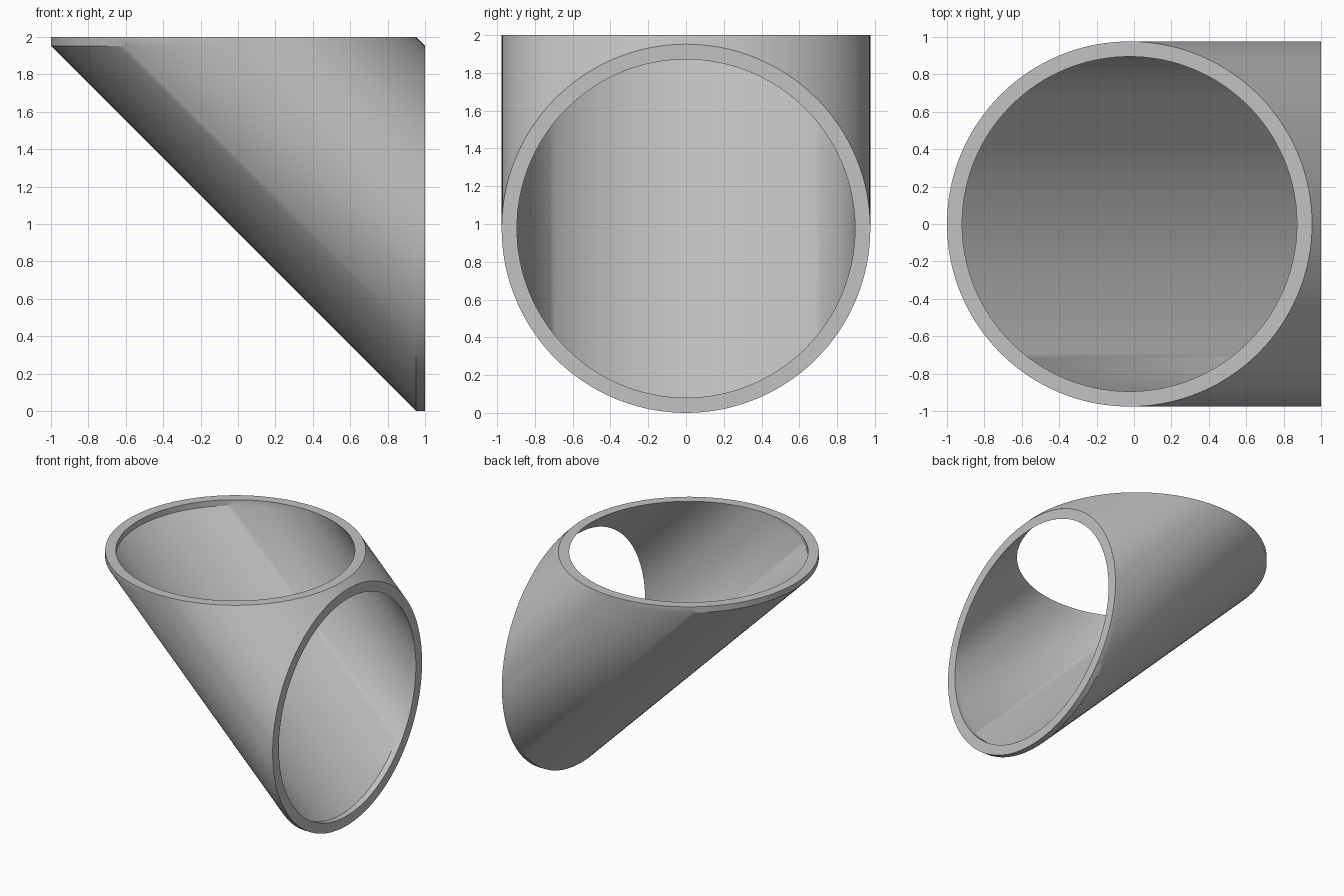
import bpy
import bmesh
from math import cos, sin, pi, radians

if "Cube" in bpy.data.objects:
    bpy.data.objects.remove(bpy.data.objects["Cube"], do_unlink=True)

SEGMENTS = 128
OUTER, INNER = 0.976, 0.895   # radii of the openings
BAND = 0.048                  # straight rim depth at both openings
CENTRE = -0.024               # x of the top opening's centre

grey = bpy.data.materials.new("plain grey")
grey.use_nodes = True
grey.diffuse_color = (0.54, 0.54, 0.54, 1)
grey.node_tree.nodes["Principled BSDF"].inputs["Base Color"].default_value = grey.diffuse_color


def wall_column(radius, t):
    """Four points running from the top opening down to the side opening."""
    x, y = CENTRE + radius * cos(t), radius * sin(t)
    span = 1 - x
    if cos(t) < 1e-6:
        # underside: straight rim, slope, straight rim
        return [(x, y, 2), (x, y, 2 - BAND), (1 - BAND, y, 1 + x), (1, y, 1 + x)]
    # upper side: one straight slope from rim to rim
    step = min(BAND, span / 3)
    return [(x + d, y, 2 - d) for d in (0, step, span - step, span)]


# Slanted tube: outer wall down, inner wall back up, closed by the flat rims
bm = bmesh.new()
columns = []
for i in range(SEGMENTS):
    t = 2 * pi * i / SEGMENTS
    points = wall_column(OUTER, t) + wall_column(INNER, t)[::-1]
    columns.append([bm.verts.new(p) for p in points])
for i, here in enumerate(columns):
    there = columns[(i + 1) % SEGMENTS]
    for j in range(len(here)):
        k = (j + 1) % len(here)
        bm.faces.new((here[j], here[k], there[k], there[j]))
bmesh.ops.recalc_face_normals(bm, faces=bm.faces)

mesh = bpy.data.meshes.new("elbow_tube")
bm.to_mesh(mesh)
bm.free()
mesh.materials.append(grey)
tube = bpy.data.objects.new("elbow_tube", mesh)
bpy.context.collection.objects.link(tube)

# Smooth walls with crisp rims
bpy.ops.object.select_all(action='DESELECT')
tube.select_set(True)
bpy.context.view_layer.objects.active = tube
bpy.ops.object.shade_smooth_by_angle(angle=radians(30))
